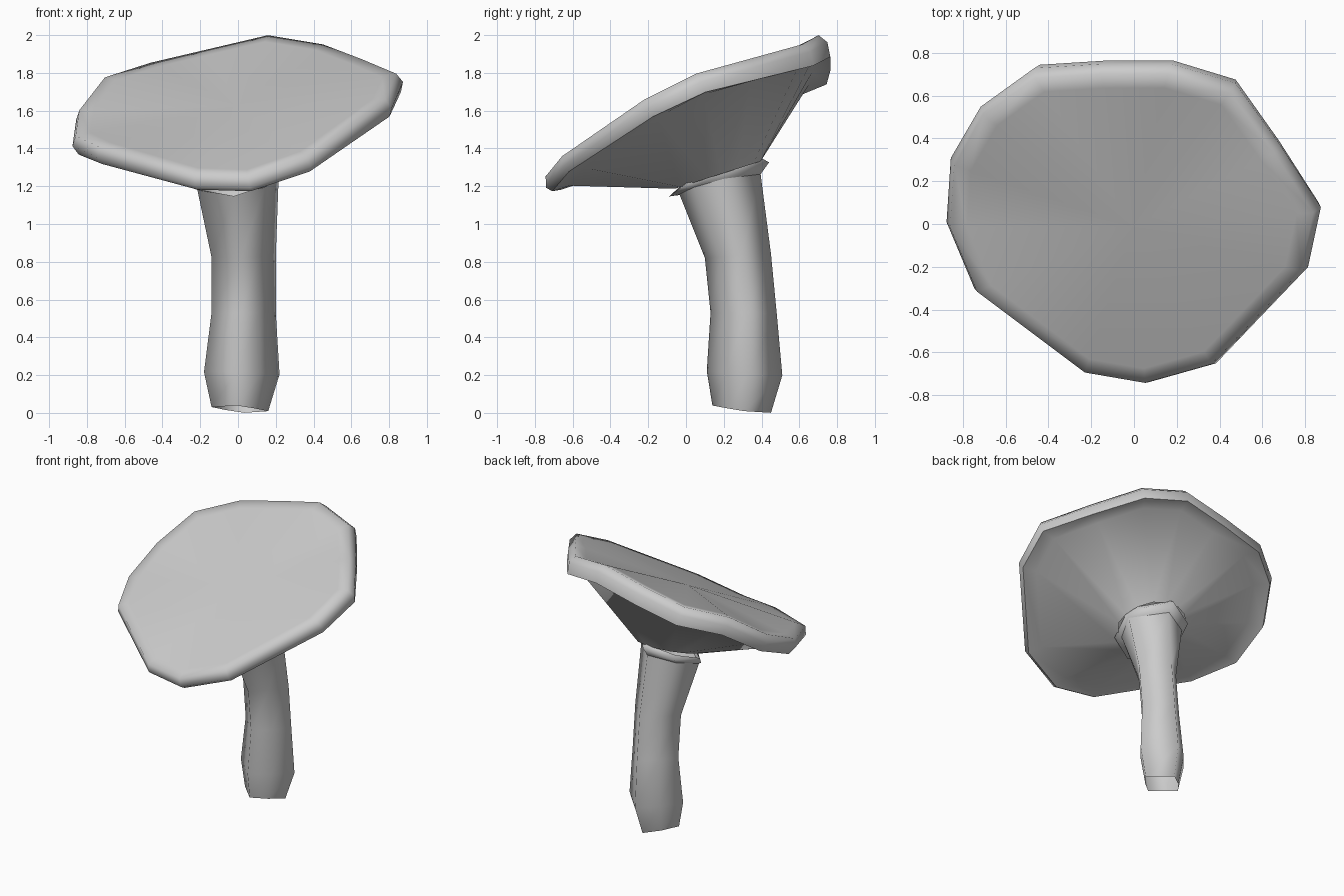
import bpy
import bmesh
import math
from mathutils import Vector

default_cube = bpy.data.objects.get("Cube")
if default_cube:
    bpy.data.objects.remove(default_cube, do_unlink=True)

material = bpy.data.materials.new("plain grey")
material.use_nodes = True
GREY = (0.6, 0.6, 0.6, 1.0)
material.diffuse_color = GREY
material.node_tree.nodes["Principled BSDF"].inputs["Base Color"].default_value = GREY


def loft(name, rings, tip=None):
    """Skin a list of equal rings, optionally closing the last with a fan."""
    bm = bmesh.new()
    loops = [[bm.verts.new(p) for p in ring] for ring in rings]
    count = len(loops[0])
    for low, high in zip(loops, loops[1:]):
        for i in range(count):
            j = (i + 1) % count
            bm.faces.new((low[i], low[j], high[j], high[i]))
    if tip is not None:
        point = bm.verts.new(tip)
        for i in range(count):
            bm.faces.new((loops[-1][i], loops[-1][(i + 1) % count], point))
    mesh = bpy.data.meshes.new(name)
    bm.to_mesh(mesh)
    bm.free()
    mesh.materials.append(material)
    obj = bpy.data.objects.new(name, mesh)
    bpy.context.collection.objects.link(obj)
    bpy.ops.object.select_all(action="DESELECT")
    obj.select_set(True)
    bpy.context.view_layer.objects.active = obj
    bpy.ops.object.shade_smooth_by_angle(angle=math.radians(100))


# Cap: an irregular tilted outline, counter-clockwise
rim = [Vector(p) for p in (
    (0.87, 0.07, 1.77), (0.68, 0.36, 1.85), (0.47, 0.65, 1.93),
    (0.17, 0.74, 1.98), (-0.15, 0.74, 1.905), (-0.47, 0.72, 1.83),
    (-0.72, 0.54, 1.75), (-0.86, 0.30, 1.57), (-0.88, 0.0, 1.43),
    (-0.75, -0.31, 1.37), (-0.23, -0.70, 1.22), (0.06, -0.75, 1.21),
    (0.38, -0.66, 1.32), (0.81, -0.21, 1.63))]
centre = Vector((0, 0, 1.6))
up = Vector((-0.18, -0.44, 0.88)).normalized()
neck = Vector((0, 0.17, 1.26))


def cap_ring(scale, lift, tilt=0.0):
    return [centre + (p - centre) * scale + up * (lift + tilt * p.y) for p in rim]


def neck_ring(radius, slope):
    ring = []
    for p in rim:
        d = Vector((p.x, p.y, 0)).normalized() * radius
        ring.append(neck + Vector((d.x, d.y, d.y * slope)))
    return ring


# The underside cone is a part of its own, so the lip keeps a crisp lower edge
lip = cap_ring(0.975, -0.075, -0.03)
loft("cap_underside", [neck_ring(0.23, 0.32), cap_ring(0.86, -0.07), lip])
loft("cap_top", [lip, cap_ring(1.0, -0.02), cap_ring(0.97, 0.035),
                 cap_ring(0.88, 0.035)], tip=centre + up * 0.03)


# Stem: section with corners at the sides, bulge rounds the two diagonals
def stem_ring(x, y, z, wide, deep, slope, bulge=0.5):
    section = ((-1, -0.1), (-0.1, -1), (bulge, -bulge),
               (1, 0.1), (0.15, 1), (-bulge, bulge))
    return [Vector((x + u * wide, y + v * deep, z + (v + u * 0.5) * slope))
            for u, v in section]


loft("stem", [stem_ring(0.01, 0.295, 0.02, 0.15, 0.155, -0.018),
              stem_ring(0.02, 0.31, 0.21, 0.20, 0.20, -0.01),
              stem_ring(0.03, 0.305, 0.53, 0.17, 0.175, 0),
              stem_ring(0.03, 0.275, 0.83, 0.17, 0.175, 0.01),
              stem_ring(0.0, 0.18, 1.21, 0.215, 0.215, 0.05, 0.65)])

# Collar: thin tilted flange between stem and cap
loft("collar", [stem_ring(0, 0.18, 1.21, 0.215, 0.215, 0.05, 0.65),
                stem_ring(0, 0.175, 1.235, 0.225, 0.265, 0.085, 0.7),
                stem_ring(0, 0.18, 1.265, 0.22, 0.225, 0.075, 0.7)])
